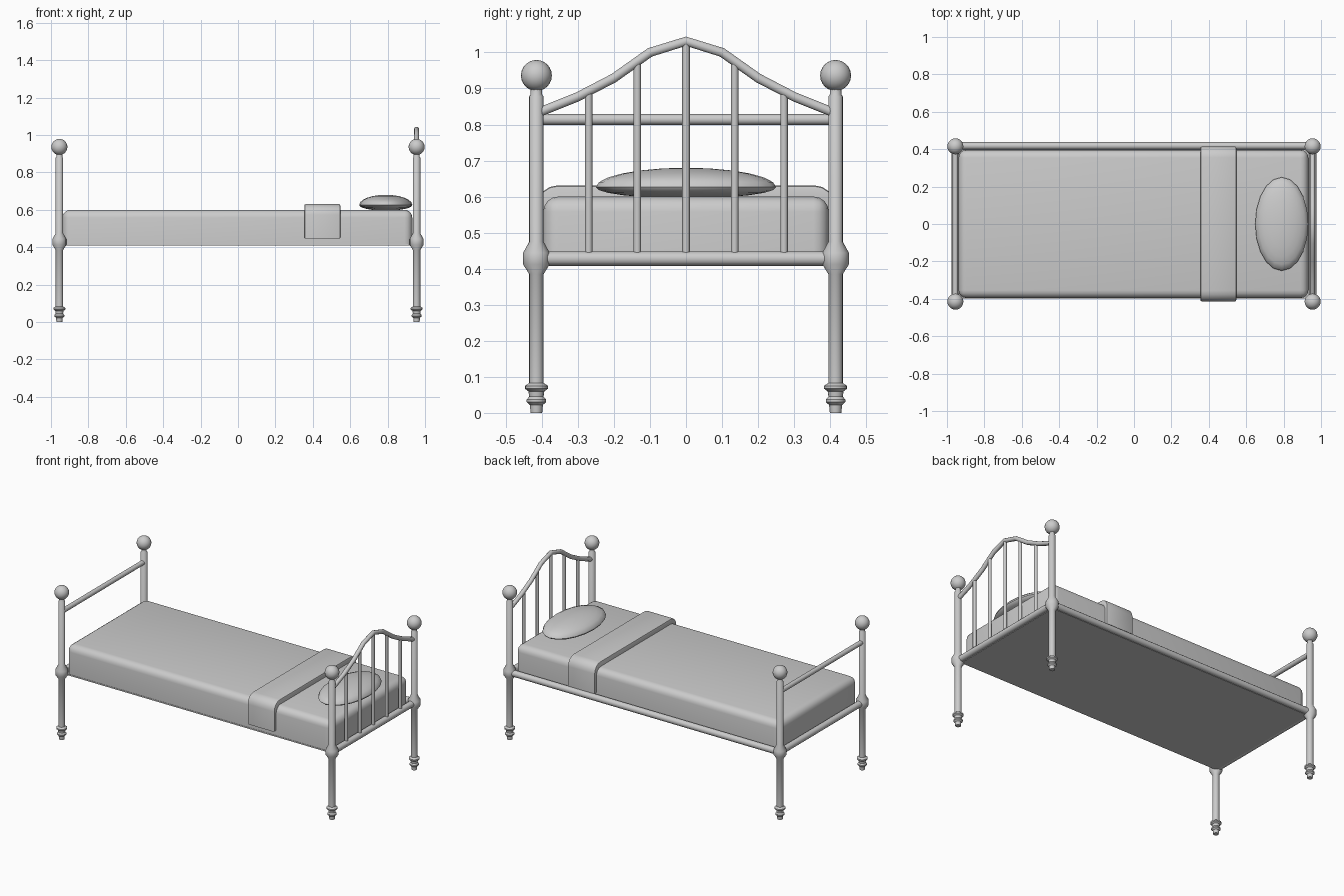
import bpy, bmesh, math
from mathutils import Vector, Matrix

if "Cube" in bpy.data.objects:
    bpy.data.objects.remove(bpy.data.objects["Cube"])

PX, PY = 0.955, 0.415   # post positions


def finish(name, bm, angle=40):
    me = bpy.data.meshes.new(name)
    bmesh.ops.recalc_face_normals(bm, faces=bm.faces[:])
    bm.to_mesh(me)
    bm.free()
    ob = bpy.data.objects.new(name, me)
    bpy.context.collection.objects.link(ob)
    bpy.ops.object.select_all(action='DESELECT')
    bpy.context.view_layer.objects.active = ob
    ob.select_set(True)
    bpy.ops.object.shade_smooth_by_angle(angle=math.radians(angle))
    return ob


def lathe(name, profile, loc, seg=16):
    bm = bmesh.new()
    pts = [(0, profile[0][1])] + profile + [(0, profile[-1][1])]
    vs = [bm.verts.new((r, 0, z)) for r, z in pts]
    es = [bm.edges.new(p) for p in zip(vs, vs[1:])]
    bmesh.ops.spin(bm, geom=vs + es, axis=(0, 0, 1), cent=(0, 0, 0),
                   steps=seg, angle=2 * math.pi)
    bmesh.ops.remove_doubles(bm, verts=bm.verts[:], dist=1e-5)
    bmesh.ops.translate(bm, verts=bm.verts[:], vec=loc)
    return finish(name, bm)


def rod(name, a, b, r, seg=12):
    a, b = Vector(a), Vector(b)
    d = b - a
    m = Matrix.Translation((a + b) / 2) @ d.to_track_quat('Z', 'Y').to_matrix().to_4x4()
    bm = bmesh.new()
    bmesh.ops.create_cone(bm, cap_ends=True, segments=seg, radius1=r, radius2=r,
                          depth=d.length, matrix=m)
    return finish(name, bm)


def box(name, lo, hi, bevel=0, keep_bottom=True, segs=4):
    lo, hi = Vector(lo), Vector(hi)
    bm = bmesh.new()
    bmesh.ops.create_cube(bm, size=1, matrix=Matrix.Translation((lo + hi) / 2)
                          @ Matrix.Diagonal((*(hi - lo), 1)))
    if bevel:
        edges = [e for e in bm.edges if not keep_bottom
                 or max(v.co.z for v in e.verts) > lo.z + 1e-4]
        bmesh.ops.bevel(bm, geom=edges, offset=bevel, segments=segs,
                        profile=0.5, affect='EDGES')
    return finish(name, bm)


# Turned posts with feet, joint knobs and ball finials
post = [(0.016, 0), (0.018, 0.022), (0.027, 0.03), (0.027, 0.037), (0.020, 0.045),
        (0.022, 0.06), (0.032, 0.067), (0.032, 0.075), (0.020, 0.083), (0.020, 0.385),
        (0.037, 0.412), (0.037, 0.444), (0.020, 0.475), (0.020, 0.878),
        (0.016, 0.883), (0.016, 0.905)]
for end, sx in (("foot", -1), ("head", 1)):
    for side, sy in (("front", -1), ("back", 1)):
        lathe(f"{end}_{side}_post", post, (sx * PX, sy * PY, 0))
        bm = bmesh.new()
        bmesh.ops.create_uvsphere(bm, u_segments=20, v_segments=12, radius=0.043,
                                  matrix=Matrix.Translation((sx * PX, sy * PY, 0.936)))
        finish(f"{end}_{side}_finial", bm)
    # Lower cross rails
    rod(f"{end}_lower_rail", (sx * PX, -PY, 0.428), (sx * PX, PY, 0.428), 0.020)

# Foot top bar and back side rail
rod("foot_top_bar", (-PX, -PY, 0.814), (-PX, PY, 0.814), 0.015)
rod("back_side_rail", (-PX, PY + 0.003, 0.428), (PX, PY + 0.003, 0.428), 0.020)

# Headboard arch swept along a faceted path
half = [(0, 1.031), (0.1, 1.0), (0.2, 0.929), (0.3, 0.877), (0.41, 0.833)]
path = [(-y, z) for y, z in half[:0:-1]] + half
bm = bmesh.new()
rings = []
for i, (y, z) in enumerate(path):
    p, q = path[max(i - 1, 0)], path[min(i + 1, len(path) - 1)]
    t = Vector((0, q[0] - p[0], q[1] - p[1])).normalized()
    n = Vector((0, -t.z, t.y))
    rings.append([bm.verts.new(Vector((PX, y, z)) + 0.0135 * (
        Vector((math.cos(k * math.pi / 5), 0, 0)) + n * math.sin(k * math.pi / 5)))
        for k in range(10)])
for a, b in zip(rings, rings[1:]):
    for k in range(10):
        bm.faces.new((a[k], a[(k + 1) % 10], b[(k + 1) % 10], b[k]))
bm.faces.new(rings[0])
bm.faces.new(rings[-1])
finish("headboard_arch", bm)

# Headboard spindles
for i, (y, top) in enumerate([(-0.27, 0.89), (-0.135, 0.972), (0, 1.03),
                              (0.135, 0.972), (0.272, 0.89)]):
    rod(f"headboard_spindle_{i + 1}", (PX, y, 0.435), (PX, y, top), 0.0105, 10)

# Bed base, mattress and folded blanket
box("bed_base", (-0.945, -0.398, 0.408), (0.945, 0.41, 0.416))
box("mattress", (-0.938, -0.396, 0.414), (0.932, 0.396, 0.600), 0.042)
box("folded_blanket", (0.355, -0.414, 0.445), (0.547, 0.414, 0.631), 0.012, False, 2)
blanket = bpy.data.objects["folded_blanket"]
bpy.data.objects.remove(blanket)
bm = bmesh.new()
outline = [(-0.414, 0.445)]
for c, a0 in ((-1, 180), (1, 90)):
    for k in range(5):
        a = math.radians(a0 - k * 22.5)
        outline.append((c * 0.356 + 0.058 * math.cos(a), 0.573 + 0.058 * math.sin(a)))
outline.append((0.414, 0.445))
face = bm.faces.new([bm.verts.new((0.355, y, z)) for y, z in outline])
ext = bmesh.ops.extrude_face_region(bm, geom=[face])["geom"]
bmesh.ops.translate(bm, verts=[v for v in ext if isinstance(v, bmesh.types.BMVert)],
                    vec=(0.192, 0, 0))
caps = [e for e in bm.edges if abs(e.verts[0].co.x - e.verts[1].co.x) < 1e-5]
bmesh.ops.bevel(bm, geom=caps, offset=0.008, segments=2, profile=0.5, affect='EDGES')
finish("folded_blanket", bm)

# Pillow: ellipsoid with a flatter underside
bm = bmesh.new()
bmesh.ops.create_uvsphere(bm, u_segments=20, v_segments=12, radius=1)
for v in bm.verts:
    x, y, z = v.co
    v.co = (0.79 + 0.142 * x, 0.25 * y, 0.626 + z * (0.054 if z > 0 else 0.031))
finish("pillow", bm)
